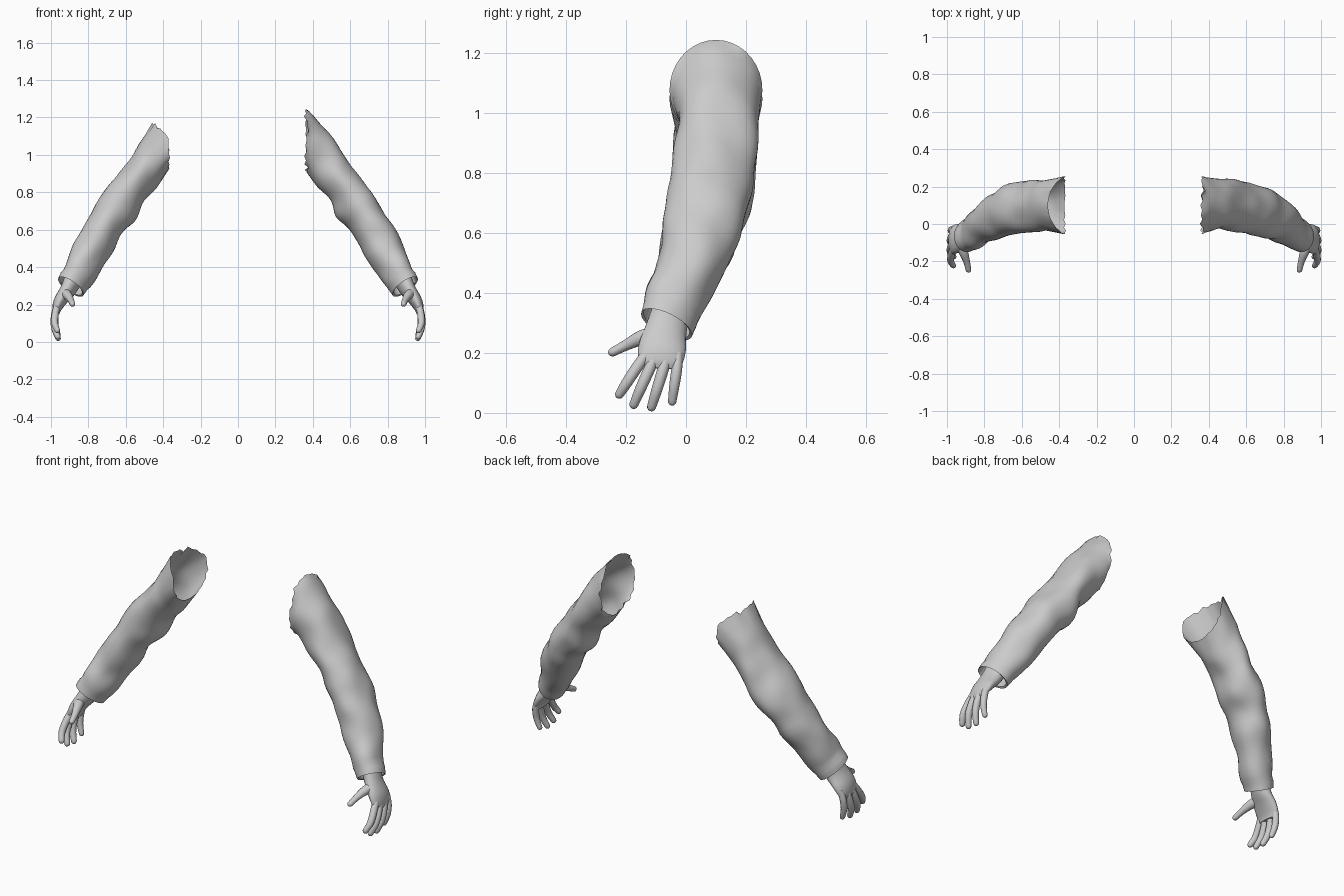
import bpy, bmesh, math, random
from mathutils import Vector, noise

if "Cube" in bpy.data.objects:
    bpy.data.objects.remove(bpy.data.objects["Cube"])

random.seed(4)
SIDES = 36
grey = bpy.data.materials.new("light grey")
grey.diffuse_color = (0.6, 0.6, 0.6, 1)
grey.use_nodes = True
grey.node_tree.nodes["Principled BSDF"].inputs["Base Color"].default_value = grey.diffuse_color


def spline(rows, steps):
    """Catmull-Rom through rows of numbers."""
    out = []
    for i in range(len(rows) - 1):
        a, b, c, d = (rows[max(0, min(len(rows) - 1, i + k))] for k in (-1, 0, 1, 2))
        for s in range(steps):
            t = s / steps
            out.append([0.5 * (2 * q + (r - p) * t + (2 * p - 5 * q + 4 * r - w) * t * t
                               + (3 * q - p - 3 * r + w) * t ** 3)
                        for p, q, r, w in zip(a, b, c, d)])
    return out + [list(rows[-1])]


def section(row, sides):
    """Ring from outer (x, z), inner (x, z), y centre, y half width, front lift."""
    ux, uz, lx, lz, yc, hy, lift = row
    pts = []
    for k in range(sides):
        c, s = math.cos(math.tau * k / sides), math.sin(math.tau * k / sides)
        pts.append(Vector(((ux + lx) / 2 + c * (ux - lx) / 2, yc - s * hy,
                           (uz + lz) / 2 + c * (uz - lz) / 2 + s * lift)))
    return pts


def loft(bm, rings, cap_start=False, cap_end=False):
    rows = [[bm.verts.new(p) for p in ring] for ring in rings]
    n = len(rows[0])
    for a, b in zip(rows, rows[1:]):
        for k in range(n):
            bm.faces.new((a[k], a[(k + 1) % n], b[(k + 1) % n], b[k]))
    if cap_start:
        bm.faces.new(rows[0][::-1])
    if cap_end:
        bm.faces.new(rows[-1])


def finish(bm, name, side, flip_in=False):
    for v in bm.verts:
        v.co.x *= side
    bmesh.ops.recalc_face_normals(bm, faces=bm.faces)
    me = bpy.data.meshes.new(name)
    bm.to_mesh(me)
    bm.free()
    me.materials.append(grey)
    ob = bpy.data.objects.new(name, me)
    bpy.context.collection.objects.link(ob)
    bpy.context.view_layer.objects.active = ob
    ob.select_set(True)
    bpy.ops.object.shade_smooth_by_angle(angle=math.radians(50))
    ob.select_set(False)


SLEEVE = [(.365, 1.245, .365, .91, .10, .155, 0),
          (.49, 1.115, .42, .83, .105, .135, 0),
          (.585, .965, .50, .755, .095, .138, .01),
          (.70, .82, .535, .665, .085, .138, .02),
          (.79, .68, .61, .59, .06, .128, .02),
          (.865, .55, .685, .45, .02, .113, .025),
          (.92, .43, .76, .345, -.03, .096, .03),
          (.962, .335, .825, .255, -.065, .085, .035)]
CUFF_LIP = [(.954, .338, .833, .263, -.065, .077, .033),
            (.925, .40, .80, .34, -.045, .075, .03)]


def sleeve(side):
    rings = [section(r, SIDES) for r in spline(SLEEVE, 5)]
    # soft cloth folds, fading out at the cuff
    for i, ring in enumerate(rings[1:-3]):
        mid = sum(ring, Vector()) / SIDES
        for p in ring:
            n = noise.noise(p * 8 + Vector((side * 3, 0, 0)))
            p += (p - mid).normalized() * n * 0.016
    # torn shoulder edge; one shoulder is torn open further at the top
    if side < 0:
        rings = rings[3:]
    edge = section(SLEEVE[0], SIDES)
    for k, p in enumerate(edge):
        c = math.cos(math.tau * k / SIDES)
        tear = random.uniform(-.004, .018) if k % 2 else random.uniform(-.014, .004)
        if side < 0:
            up = max(0, c)
            p.x = .37 + .09 * up ** 1.5
            p.z = 1.045 + (.115 * up ** .5 if c > 0 else .125 * c)
            p.z += tear * up * 1.5
            p.x += tear * (1 - up) * .5
        else:
            p.x += tear
    if side < 0:
        # ease the rows below the tear toward the new edge
        base = rings[3]
        for i in range(3):
            rings[i] = [e.lerp(b, (i + 1) / 4) for e, b in zip(edge, base)]
        rings.insert(0, edge)
    else:
        rings[0] = edge
    rings += [section(r, SIDES) for r in CUFF_LIP]
    bm = bmesh.new()
    loft(bm, rings)
    finish(bm, "sleeve_left" if side < 0 else "sleeve_right", side)


PALM = [(.915, .385, .825, .335, -.045, .058, .02),
        (.945, .30, .868, .262, -.065, .066, .02),
        (.982, .232, .91, .215, -.078, .078, .012),
        (.993, .18, .945, .17, -.085, .075, .006),
        (.988, .15, .955, .148, -.087, .062, .004)]
# finger paths as (x, y, z, radius)
FINGERS = {
    "index_finger": [(.965, -.125, .205, .018), (.977, -.165, .15, .019),
                     (.98, -.198, .10, .018), (.966, -.222, .062, .015)],
    "middle_finger": [(.967, -.098, .20, .018), (.981, -.125, .14, .019),
                      (.982, -.152, .08, .018), (.964, -.174, .028, .015)],
    "ring_finger": [(.967, -.06, .20, .018), (.981, -.078, .14, .019),
                    (.981, -.098, .075, .018), (.962, -.115, .02, .015)],
    "little_finger": [(.964, -.026, .20, .016), (.977, -.031, .145, .018),
                      (.977, -.039, .09, .017), (.962, -.046, .038, .014)],
    "thumb": [(.932, -.095, .265, .028), (.912, -.15, .25, .025),
              (.895, -.20, .226, .018), (.885, -.245, .203, .015)]}


def finger(bm, path):
    pts = spline(path, 4)
    # rounded fingertip
    end, before = Vector(pts[-1][:3]), Vector(pts[-2][:3])
    d = (end - before).normalized()
    r = pts[-1][3]
    for a in (30, 60, 80):
        t = math.radians(a)
        pts.append([*(end + d * r * math.sin(t)), r * math.cos(t)])
    rings = []
    for i, p in enumerate(pts):
        axis = Vector(pts[min(i + 1, len(pts) - 1)][:3]) - Vector(pts[max(i - 1, 0)][:3])
        u = axis.cross(Vector((1, 0, 0))).normalized()
        v = axis.cross(u).normalized()
        rings.append([Vector(p[:3]) + p[3] * (u * math.cos(math.tau * k / 12)
                                              + v * math.sin(math.tau * k / 12))
                      for k in range(12)])
    loft(bm, rings, True, True)


for side, label in ((1, "right"), (-1, "left")):
    sleeve(side)
    bm = bmesh.new()
    loft(bm, [section(r, 24) for r in spline(PALM, 4)], False, True)
    finish(bm, "palm_" + label, side)
    for name, path in FINGERS.items():
        bm = bmesh.new()
        finger(bm, path)
        finish(bm, name + "_" + label, side)
